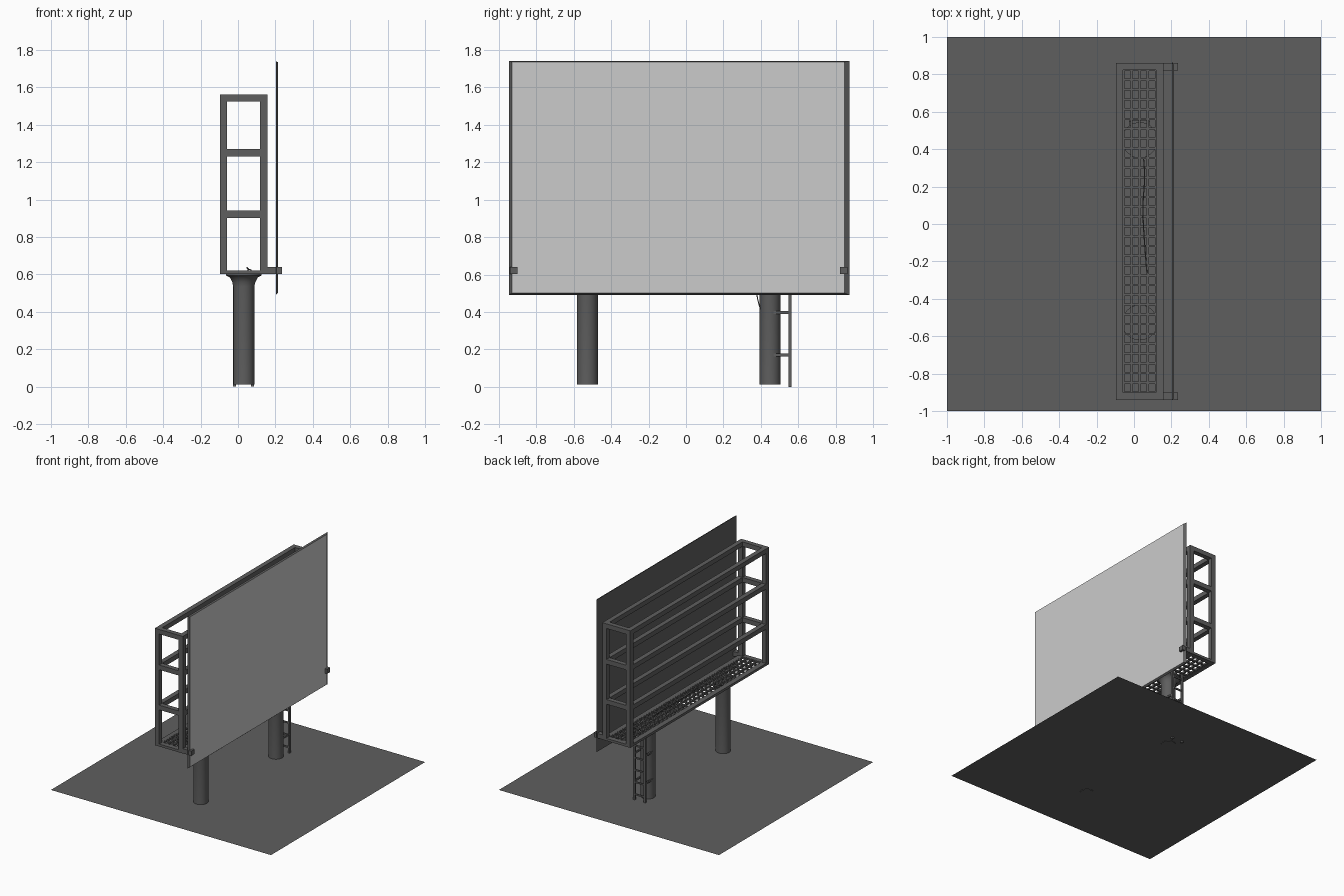
import bpy, bmesh, math

if "Cube" in bpy.data.objects:
    bpy.data.objects.remove(bpy.data.objects["Cube"])

# dark painted steel, and light grey for the display face
dark = bpy.data.materials.new("dark_steel")
dark.diffuse_color = (0.114, 0.114, 0.114, 1)
dark.use_nodes = True
dark.node_tree.nodes["Principled BSDF"].inputs["Base Color"].default_value = dark.diffuse_color
light = bpy.data.materials.new("display_grey")
light.diffuse_color = (0.8, 0.8, 0.8, 1)
light.use_nodes = True
light.node_tree.nodes["Principled BSDF"].inputs["Base Color"].default_value = light.diffuse_color


def mesh_object(name, bm):
    bmesh.ops.recalc_face_normals(bm, faces=bm.faces[:])
    me = bpy.data.meshes.new(name)
    bm.to_mesh(me)
    bm.free()
    me.materials.append(dark)
    ob = bpy.data.objects.new(name, me)
    bpy.context.collection.objects.link(ob)
    return ob


def add_box(bm, x0, x1, y0, y1, z0, z1):
    vs = bmesh.ops.create_cube(bm, size=1)["verts"]
    for v in vs:
        v.co.x = (x0 + x1) / 2 + v.co.x * (x1 - x0)
        v.co.y = (y0 + y1) / 2 + v.co.y * (y1 - y0)
        v.co.z = (z0 + z1) / 2 + v.co.z * (z1 - z0)
    return vs


def tube(name, points, radius):
    cu = bpy.data.curves.new(name, 'CURVE')
    cu.dimensions = '3D'
    cu.bevel_depth = radius
    cu.bevel_resolution = 1
    cu.use_fill_caps = True
    sp = cu.splines.new('NURBS')
    sp.points.add(len(points) - 1)
    for p, co in zip(sp.points, points):
        p.co = (*co, 1)
    sp.use_endpoint_u = True
    sp.order_u = 3
    sp.resolution_u = 5
    cu.materials.append(dark)
    ob = bpy.data.objects.new(name, cu)
    bpy.context.collection.objects.link(ob)


# ground plate, just above the ladder feet
bm = bmesh.new()
bmesh.ops.create_grid(bm, x_segments=1, y_segments=1, size=1)
bmesh.ops.translate(bm, verts=bm.verts[:], vec=(0, 0, 0.016))
mesh_object("ground_plate", bm)

# round posts with flared heads
SEG = 32
profile = [(0.056, 0.013), (0.056, 0.535), (0.062, 0.56), (0.075, 0.585),
           (0.095, 0.595), (0.095, 0.606)]
for name, y in (("front_post", -0.527), ("rear_post", 0.449)):
    bm = bmesh.new()
    rings = [[bm.verts.new((0.031 + r * math.cos(2 * math.pi * i / SEG),
                            y + r * math.sin(2 * math.pi * i / SEG), z))
              for i in range(SEG)] for r, z in profile]
    for a, b in zip(rings, rings[1:]):
        for i in range(SEG):
            j = (i + 1) % SEG
            bm.faces.new((a[i], a[j], b[j], b[i]))
    bm.faces.new(rings[0])
    bm.faces.new(rings[-1])
    ob = mesh_object(name, bm)
    bpy.ops.object.select_all(action='DESELECT')
    bpy.context.view_layer.objects.active = ob
    ob.select_set(True)
    bpy.ops.object.shade_smooth_by_angle(angle=math.radians(40))

# support frame: uprights, long rails and end crossbars
X0, X1, Y0, Y1, T = -0.097, 0.157, -0.94, 0.862, 0.039
LEVELS = [(0.602, 0.622), (0.903, 0.941), (1.232, 1.271), (1.525, 1.563)]
bm = bmesh.new()
for xa in (X0, X1 - T):
    for ya in (Y0, Y1 - T):
        add_box(bm, xa, xa + T, ya, ya + T, 0.602, 1.563)
    for z0, z1 in LEVELS:
        add_box(bm, xa, xa + T, Y0 + T, Y1 - T, z0, z1)
for ya in (Y0, Y1 - T):
    for z0, z1 in LEVELS:
        add_box(bm, X0 + T, X1 - T, ya, ya + T, z0, z1)
mesh_object("support_frame", bm)

# walkway grating
bm = bmesh.new()
gx0, gx1, gy0, gy1, w = X0 + T, X1 - T, Y0 + T, Y1 - T, 0.006
for i in range(5):
    x = gx0 + (gx1 - gx0) * i / 4
    add_box(bm, x - w, x + w, gy0, gy1, 0.606, 0.621)
N = 33
for i in range(N + 1):
    y = gy0 + (gy1 - gy0) * i / N
    add_box(bm, gx0, gx1, y - w, y + w, 0.607, 0.620)
mesh_object("walkway_grating", bm)

# display panel: light face, dark sloped borders and back
bm = bmesh.new()
for v in add_box(bm, 0.202, 0.215, -0.945, 0.872, 0.491, 1.741):
    if v.co.x > 0.208:
        v.co.y = -0.93 if v.co.y < 0 else 0.845
        v.co.z = 0.502 if v.co.z < 1 else 1.735
panel = mesh_object("display_panel", bm)
panel.data.materials.append(light)
for f in panel.data.polygons:
    if f.normal.x > 0.95:
        f.material_index = 1

# panel brackets
for name, y in (("front_bracket", -0.94), ("rear_bracket", 0.822)):
    bm = bmesh.new()
    add_box(bm, 0.15, 0.234, y, y + 0.04, 0.603, 0.641)
    mesh_object(name, bm)

# ladder: two rails, rungs and standoffs to the post
bm = bmesh.new()
for x in (-0.018, 0.078):
    add_box(bm, x - 0.008, x + 0.008, 0.548, 0.564, 0, 0.606)
    for z in (0.17, 0.397):
        add_box(bm, x - 0.006, x + 0.006, 0.435, 0.552, z - 0.007, z + 0.007)
for i in range(6):
    z = 0.06 + i * 0.1
    add_box(bm, -0.018, 0.078, 0.551, 0.561, z - 0.006, z + 0.006)
mesh_object("ladder", bm)

# loose cable lying on the walkway and hanging by the post
tube("cable", [(0.07, -0.27, 0.625), (0.055, -0.1, 0.626), (0.045, 0.1, 0.64),
               (0.06, 0.25, 0.626), (0.05, 0.36, 0.625), (0.05, 0.375, 0.52),
               (0.05, 0.385, 0.45), (0.05, 0.40, 0.41)], 0.003)
